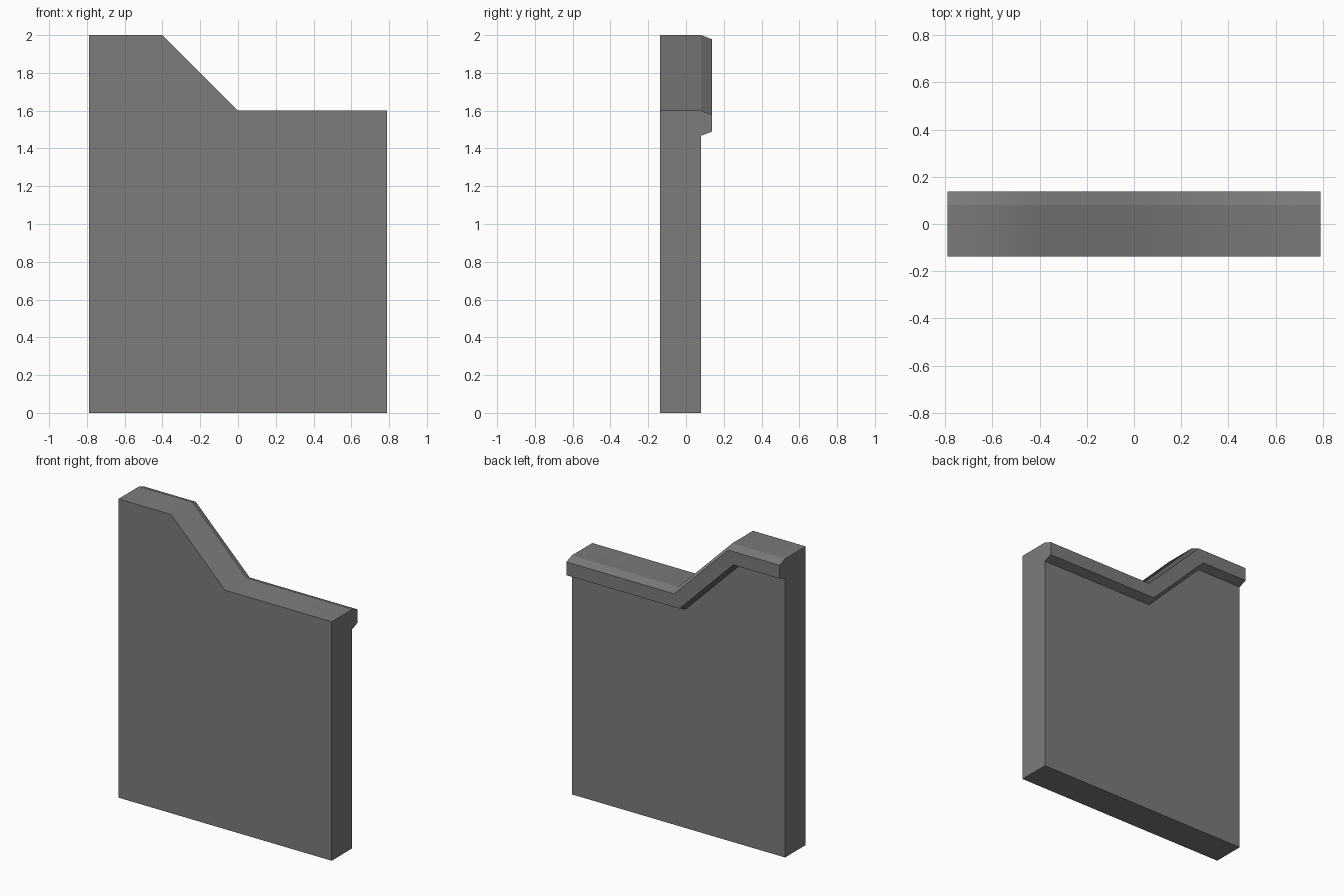
import bpy, bmesh, math

if "Cube" in bpy.data.objects:
    bpy.data.objects.remove(bpy.data.objects["Cube"])

W, YF, YB, YL = 0.79, -0.137, 0.08, 0.137   # half width, front, wall back, lip back
K = math.tan(math.radians(22.5))            # mitre shift at the 45 degree bends
PATH = [(-W, 2.0, 0), (-0.4, 2.0, -K), (0.0, 1.6, -K), (W, 1.6, 0)]

grey = bpy.data.materials.new("stone_grey")
grey.diffuse_color = (0.2, 0.2, 0.2, 1)
grey.use_nodes = True
grey.node_tree.nodes["Principled BSDF"].inputs["Base Color"].default_value = grey.diffuse_color


def finish(name, bm):
    bmesh.ops.recalc_face_normals(bm, faces=bm.faces)
    mesh = bpy.data.meshes.new(name)
    bm.to_mesh(mesh)
    bm.free()
    mesh.materials.append(grey)
    obj = bpy.data.objects.new(name, mesh)
    bpy.context.collection.objects.link(obj)
    return obj


def soften(bm):
    # smooth only across the 45 degree bends; every lengthwise edge stays crisp
    for f in bm.faces:
        f.smooth = True
    for e in bm.edges:
        if len(e.link_faces) == 2:
            angle = math.degrees(e.calc_face_angle())
            e.smooth = 30 < angle < 50 and abs(e.verts[0].co.y - e.verts[1].co.y) > 0.01


# Wall slab with the stepped top
bm = bmesh.new()
outline = [(-W, 0), (W, 0)] + [(x, z) for x, z, _ in reversed(PATH)]
face = bm.faces.new([bm.verts.new((x, YF, z)) for x, z in outline])
out = bmesh.ops.extrude_face_region(bm, geom=[face])
for v in out["geom"]:
    if isinstance(v, bmesh.types.BMVert):
        v.co.y = YB
bmesh.ops.recalc_face_normals(bm, faces=bm.faces)
soften(bm)
finish("wall_panel", bm)

# Chamfered coping lip following the top edge on the back
bm = bmesh.new()
section = [(YB, 0.0), (YL, 0.022), (YL, 0.111), (YB, 0.133)]   # y, depth below top
rings = [[bm.verts.new((x + k * d, y, z - d)) for y, d in section] for x, z, k in PATH]
for a, b in zip(rings, rings[1:]):
    for i in range(3):
        bm.faces.new((a[i], a[i + 1], b[i + 1], b[i]))
bm.faces.new(rings[0])
bm.faces.new(rings[-1])
bmesh.ops.recalc_face_normals(bm, faces=bm.faces)
# The open side sits against the wall, so orient from the known end cap
bm.faces.ensure_lookup_table()
if bm.faces[-1].normal.x < 0:
    bmesh.ops.reverse_faces(bm, faces=bm.faces)
soften(bm)
finish("coping_lip", bm)
